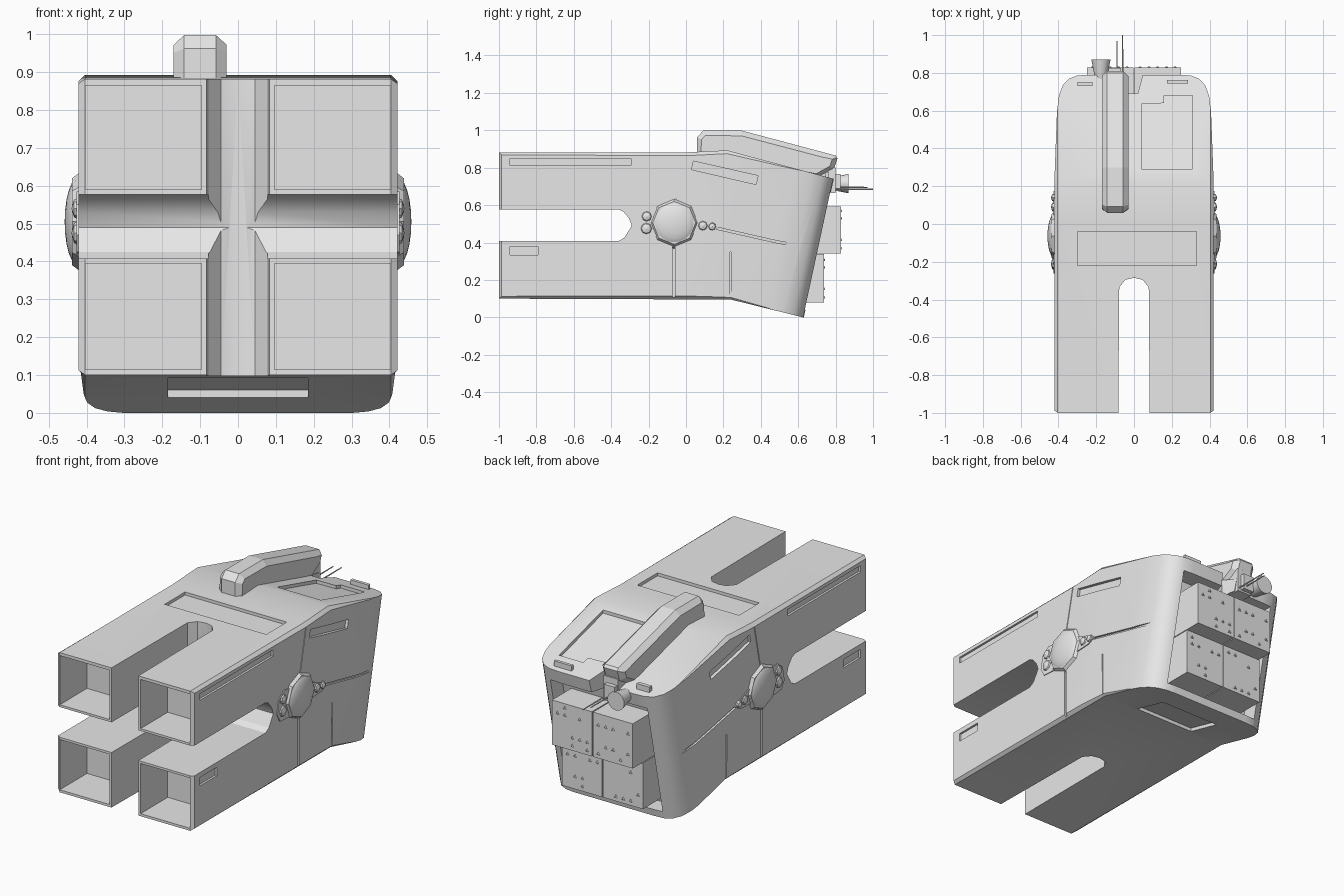
import bpy, bmesh, math, random
from mathutils import Vector, Matrix

if "Cube" in bpy.data.objects:
    bpy.data.objects.remove(bpy.data.objects["Cube"])

random.seed(4)
grey = bpy.data.materials.new("hull_grey")
grey.diffuse_color = (0.8, 0.8, 0.8, 1)
grey.use_nodes = True
grey.node_tree.nodes["Principled BSDF"].inputs["Base Color"].default_value = grey.diffuse_color


def finish(name, bm):
    bmesh.ops.recalc_face_normals(bm, faces=bm.faces)
    me = bpy.data.meshes.new(name)
    bm.to_mesh(me)
    bm.free()
    ob = bpy.data.objects.new(name, me)
    me.materials.append(grey)
    bpy.context.collection.objects.link(ob)
    return ob


def prism(name, pts, vec, chamfer=0):
    """Extrude a polygon along vec; optionally chamfer both end caps."""
    bm = bmesh.new()
    vec = Vector(vec)
    step = vec.normalized() * chamfer
    a = [bm.verts.new(Vector(p) + step) for p in pts]
    b = [bm.verts.new(Vector(p) + vec - step) for p in pts]
    caps = [bm.faces.new(a), bm.faces.new(b)]
    n = len(pts)
    for i in range(n):
        j = (i + 1) % n
        bm.faces.new((a[i], a[j], b[j], b[i]))
    bmesh.ops.recalc_face_normals(bm, faces=bm.faces)
    if chamfer:
        bmesh.ops.inset_individual(bm, faces=caps, thickness=chamfer, depth=chamfer)
    return finish(name, bm)


def side_prism(name, yz, x0, x1, chamfer=0):
    return prism(name, [(x0, y, z) for y, z in yz], (x1 - x0, 0, 0), chamfer)


def box(name, lo, hi):
    (x0, y0, z0), (x1, y1, z1) = lo, hi
    return side_prism(name, [(y0, z0), (y1, z0), (y1, z1), (y0, z1)], x0, x1)


def cone(name, loc, axis, r1, r2, depth, sides):
    bm = bmesh.new()
    bmesh.ops.create_cone(bm, cap_ends=True, segments=sides, radius1=r1, radius2=r2, depth=depth)
    rot = Vector(axis).to_track_quat('Z', 'Y').to_matrix().to_4x4()
    bm.transform(Matrix.Translation(loc) @ rot)
    return finish(name, bm)


def ball(name, loc, size, u=20, v=12):
    bm = bmesh.new()
    bmesh.ops.create_uvsphere(bm, u_segments=u, v_segments=v, radius=1)
    turn = Matrix.Rotation(math.pi / 2, 4, 'Y')
    bm.transform(Matrix.Translation(loc) @ Matrix.Diagonal((*size, 1)) @ turn)
    return finish(name, bm)


def smooth(ob, deg=30):
    bpy.ops.object.select_all(action='DESELECT')
    ob.select_set(True)
    bpy.context.view_layer.objects.active = ob
    bpy.ops.object.shade_smooth_by_angle(angle=math.radians(deg))


def boolean(ob, cutter, op='DIFFERENCE'):
    m = ob.modifiers.new("cut", 'BOOLEAN')
    m.operation, m.solver, m.object = op, 'EXACT', cutter
    bpy.context.view_layer.objects.active = ob
    bpy.ops.object.modifier_apply(modifier=m.name)
    bpy.data.objects.remove(cutter)


def roof(y):
    return 0.893 - max(0, y - 0.22) * 0.268 if y > 0 else 0.882


def rear(z):
    return 0.79 + 0.216 * (z - 0.74)


# hull: side profile intersected with a leaning plan outline
hull = side_prism("hull", [(-1, 0.1), (0.24, 0.095), (0.625, 0), (0.9, 0), (0.9, 0.711),
                           (0.22, 0.893), (0, 0.882), (-1, 0.882)], -0.422, 0.422, 0.018)
half = [(0.44, -1.6), (0.425, 0.1), (0.418, 0.3), (0.408, 0.58), (0.398, 0.67),
        (0.378, 0.73), (0.345, 0.768), (0.30, 0.786), (0.24, 0.79)]
plan = half + [(-x, y) for x, y in reversed(half)]
zb, zt = -0.1, 1.1
outline = prism("outline", [(x, y + 0.216 * (zb - 0.74), zb) for x, y in plan],
                (0, 0.216 * (zt - zb), zt - zb))
boolean(hull, outline, 'INTERSECT')

# cross-shaped slots that split the nose into four barrels
boolean(hull, prism("slot_v", [(-0.085, -1.2, -0.2), (0.085, -1.2, -0.2), (0.078, -0.335, -0.2),
                               (0.045, -0.295, -0.2), (0, -0.285, -0.2), (-0.045, -0.295, -0.2),
                               (-0.078, -0.335, -0.2)], (0, 0, 1.4)))
boolean(hull, side_prism("slot_h", [(-1.2, 0.408), (-0.36, 0.408), (-0.33, 0.425), (-0.29, 0.49),
                                    (-0.305, 0.53), (-0.335, 0.565), (-0.36, 0.577),
                                    (-1.2, 0.577)], -0.6, 0.6))

# hollow barrel mouths
for s in (-1, 1):
    for z0, z1 in ((0.114, 0.395), (0.59, 0.865)):
        xs = sorted((s * 0.097, s * 0.403))
        boolean(hull, box("mouth", (xs[0], -1.2, z0), (xs[1], -0.76, z1)))

# stern bay, roof notch, roof hatches and belly hatch
bay = [(rear(z) + d, z) for z, d in ((0.04, -0.1), (0.04, 0.3), (0.67, 0.3), (0.67, -0.1))]
boolean(hull, side_prism("bay", bay, -0.3, 0.3))
boolean(hull, prism("notch", [(-0.07, 0.9, 0.66), (-0.03, 0.69, 0.66), (0.02, 0.69, 0.66),
                              (0.075, 0.9, 0.66)], (0, 0, 0.4)))
boolean(hull, box("roof_panel", (-0.3, -0.22, 0.865), (0.33, -0.04, 1)))
hatch = [(0.04, 0.29), (0.31, 0.29), (0.31, 0.68), (0.16, 0.68), (0.16, 0.64), (0.04, 0.635)]
boolean(hull, prism("roof_hatch", [(x, y, roof(y) - 0.018) for x, y in hatch], (0, 0, 0.2)))
boolean(hull, prism("belly_hatch", [(x, y, 0.115 - 0.247 * (y - 0.24)) for x, y in
                                    ((-0.185, 0.25), (0.185, 0.25), (0.185, 0.46), (-0.185, 0.46))],
                    (0, 0, -0.2)))

# side recesses and seams: outline in (y, z), depth
recesses = [
    ([(-0.94, 0.812), (-0.295, 0.812), (-0.295, 0.848), (-0.94, 0.848)], 0.012),
    ([(-0.94, 0.333), (-0.79, 0.333), (-0.79, 0.38), (-0.94, 0.38)], 0.012),
    ([(0.03, 0.79), (0.375, 0.71), (0.385, 0.757), (0.04, 0.835)], 0.016),
    ([(-0.073, 0.105), (-0.06, 0.105), (-0.06, 0.4), (-0.073, 0.4)], 0.014),
    ([(0.1, 0.485), (0.47, 0.401), (0.85, 0.33), (0.85, 0.342), (0.47, 0.413), (0.1, 0.497)], 0.014),
    ([(0.234, 0.105), (0.24, 0.105), (0.24, 0.35), (0.234, 0.35)], 0.012),
    ([(-0.062, 0.6), (-0.057, 0.6), (0.0, 0.86), (-0.005, 0.86)], 0.006),
]


def flank(y):
    return 0.422 if y < 0.1 else max(0.403, 0.424 - 0.033 * (y - 0.1))


for s in (-1, 1):
    for pts, depth in recesses:
        boolean(hull, prism("recess", [(s * (flank(y) - depth), y, z) for y, z in pts],
                            (s * 0.2, 0, 0)))
smooth(hull, 28)

# side hubs with small knuckles before and behind
for s, tag in ((-1, "left"), (1, "right")):
    cone(f"hub_collar_{tag}", (s * 0.423, -0.063, 0.505), (s, 0, 0), 0.138, 0.115, 0.03, 8)
    smooth(ball(f"hub_dome_{tag}", (s * 0.42, -0.063, 0.505), (0.038, 0.118, 0.118)))
    for i, (y, z, r) in enumerate(((-0.21, 0.54, 0.032), (-0.212, 0.475, 0.036),
                                   (0.09, 0.49, 0.03), (0.14, 0.485, 0.024))):
        ball(f"knuckle_{tag}_{i}", (s * 0.418, y, z), (0.022, r, r), 8, 4)
    xs = sorted((s * 0.4, s * 0.427))
    side_prism(f"front_bracket_{tag}", [(-0.262, 0.47), (-0.235, 0.425), (-0.16, 0.42),
                                        (-0.15, 0.58), (-0.2, 0.585), (-0.245, 0.55)], *xs)
    side_prism(f"rear_bracket_{tag}", [(0.03, 0.45), (0.13, 0.455), (0.175, 0.48),
                                       (0.15, 0.5), (0.04, 0.54)], *xs)

# stern thruster blocks studded with small three-sided spikes
for s, tag in ((-1, "left"), (1, "right")):
    for level, z0, z1, y1 in (("lower", 0.08, 0.338, 0.738), ("upper", 0.342, 0.592, 0.828)):
        xs = sorted((s * 0.003, s * 0.25))
        box(f"thruster_{level}_{tag}", (xs[0], 0.5, z0), (xs[1], y1, z1))
        for i in range(10):
            cz = z0 + 0.025 + random.choice((0, 0.045, 0.16, 0.2))
            cx = xs[0] + 0.03 + (i % 5) * 0.046
            cone(f"spike_{level}_{tag}_{i}", (cx, y1 + 0.002, cz), (0, 1, 0), 0.014, 0.004, 0.008, 3)

# dorsal spine housing
side_prism("spine", [(0.058, 0.85), (0.058, 0.962), (0.092, 0.998), (0.3, 0.998), (0.80, 0.865),
                     (0.81, 0.85), (0.79, 0.79), (0.70, 0.74), (0.25, 0.84)], -0.17, -0.03, 0.028)

# stern sensor cluster
box("sensor_mount", (-0.14, 0.70, 0.665), (-0.05, 0.80, 0.80))
box("sensor_box", (-0.135, 0.79, 0.675), (-0.07, 0.825, 0.765))
smooth(cone("sensor_horn", (-0.175, 0.805, 0.715), (0, 1, 0), 0.026, 0.052, 0.13, 14))
cone("antenna_short", (-0.09, 0.86, 0.695), (0, 1, 0), 0.005, 0.003, 0.22, 6)
cone("antenna_long", (-0.06, 0.87, 0.685), (0, 1, 0), 0.005, 0.003, 0.26, 6)

# small roof blocks near the stern
for name, x0, x1, y0, y1 in (("roof_block_left", -0.3, -0.22, 0.73, 0.752),
                             ("roof_block_right", 0.175, 0.285, 0.745, 0.762)):
    box(name, (x0, y0, 0.72), (x1, y1, roof(y0) + 0.025))
